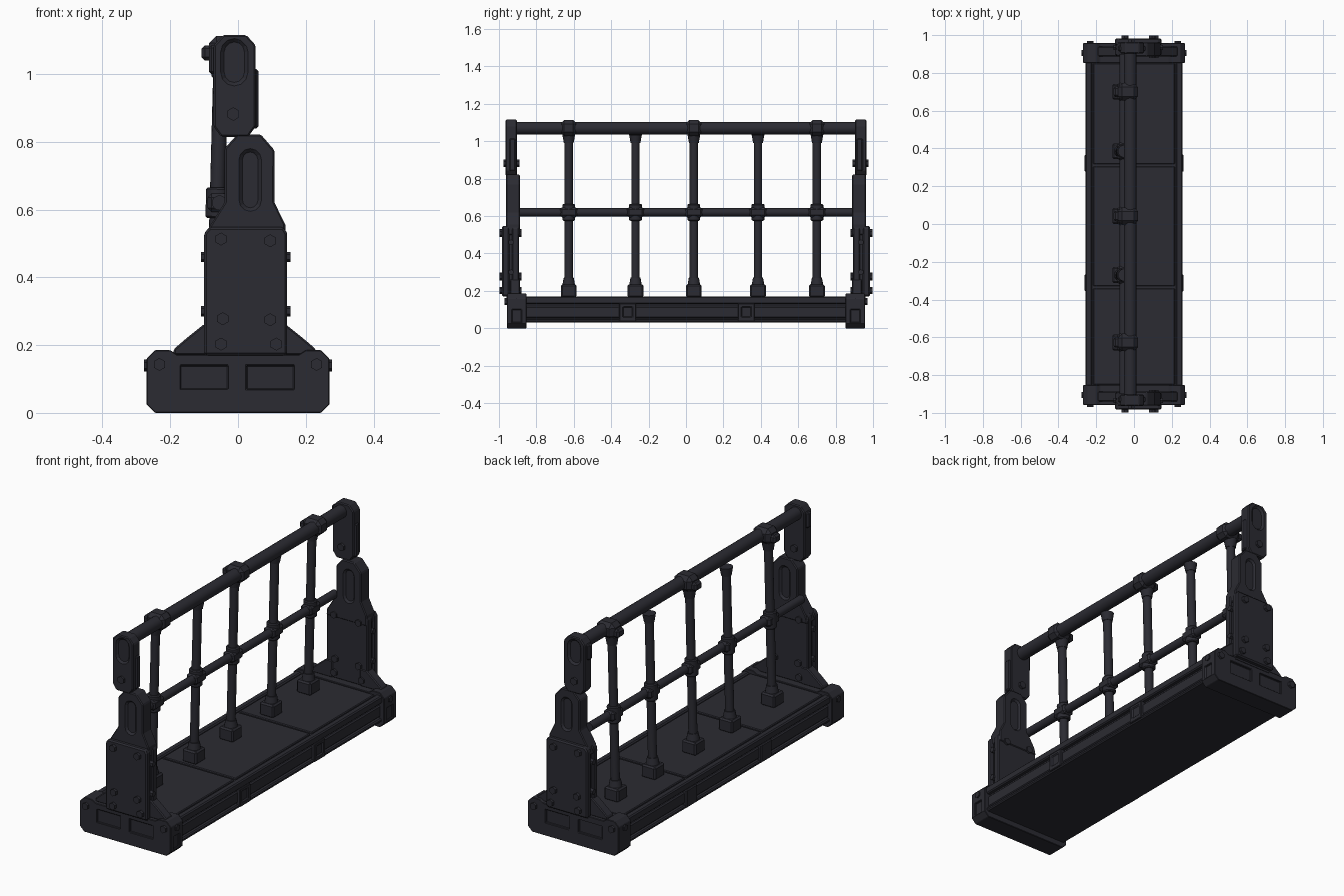
import bpy, bmesh, math
from mathutils import Matrix, Vector

if "Cube" in bpy.data.objects:
    bpy.data.objects.remove(bpy.data.objects["Cube"], do_unlink=True)

metal = bpy.data.materials.new("dark_gunmetal")
metal.use_nodes = True
metal.diffuse_color = (0.024, 0.024, 0.032, 1)
metal.node_tree.nodes["Principled BSDF"].inputs["Base Color"].default_value = (0.024, 0.024, 0.032, 1)


def finish(name, bm, bevel=0.0, smooth=False):
    bmesh.ops.recalc_face_normals(bm, faces=bm.faces)
    me = bpy.data.meshes.new(name)
    bm.to_mesh(me)
    bm.free()
    me.materials.append(metal)
    ob = bpy.data.objects.new(name, me)
    bpy.context.collection.objects.link(ob)
    if bevel:
        mod = ob.modifiers.new("bevel", 'BEVEL')
        mod.width, mod.segments, mod.limit_method = bevel, 1, 'ANGLE'
    if smooth:
        bpy.ops.object.select_all(action='DESELECT')
        ob.select_set(True)
        bpy.context.view_layer.objects.active = ob
        bpy.ops.object.shade_smooth_by_angle(angle=math.radians(40))
    return ob


def prism(name, points, y0, y1, bevel=0.0):
    """Extrude an x-z outline from y0 to y1."""
    bm = bmesh.new()
    face = bm.faces.new([bm.verts.new((x, y0, z)) for x, z in points])
    out = bmesh.ops.extrude_face_region(bm, geom=[face])
    moved = [v for v in out["geom"] if isinstance(v, bmesh.types.BMVert)]
    bmesh.ops.translate(bm, verts=moved, vec=(0, y1 - y0, 0))
    return finish(name, bm, bevel)


def box(name, low, high, bevel=0.0):
    low, high = Vector(low), Vector(high)
    bm = bmesh.new()
    bmesh.ops.create_cube(bm, size=1)
    for v in bm.verts:
        v.co = Vector([c * s for c, s in zip(v.co, high - low)]) + (low + high) / 2
    return finish(name, bm, bevel)


def rod(name, a, b, r1, r2=None, sides=16, bevel=0.0):
    a, b = Vector(a), Vector(b)
    bm = bmesh.new()
    turn = (b - a).to_track_quat('Z', 'Y').to_matrix().to_4x4()
    bmesh.ops.create_cone(bm, cap_ends=True, segments=sides, radius1=r1,
                          radius2=r1 if r2 is None else r2, depth=(b - a).length,
                          matrix=Matrix.Translation((a + b) / 2) @ turn)
    return finish(name, bm, bevel, smooth=sides > 8)


def cut(ob, cutter):
    """Carve a recess, then drop the cutter."""
    cutter.hide_render = True
    mod = ob.modifiers.new("recess", 'BOOLEAN')
    mod.object, mod.operation, mod.solver = cutter, 'DIFFERENCE', 'EXACT'
    bpy.context.view_layer.objects.active = ob
    bpy.ops.object.modifier_move_to_index(modifier=mod.name, index=0)
    bpy.ops.object.modifier_apply(modifier=mod.name)
    bpy.data.objects.remove(cutter, do_unlink=True)


def slot(x, z0, z1, r):
    """Outline of a tall round-ended slot."""
    arc = [i * math.pi / 6 for i in range(7)]
    return ([(x + r * math.cos(t), z1 - r + r * math.sin(t)) for t in arc]
            + [(x - r * math.cos(t), z0 + r - r * math.sin(t)) for t in arc])


# Deck: body, side rails, lips and inset top panels
box("deck_body", (-0.235, -0.87, 0.03), (0.235, 0.87, 0.162))
for s in (-1, 1):
    side = "left" if s > 0 else "right"
    for part, z0, z1, x in (("lower", 0.03, 0.05, 0.255), ("middle", 0.055, 0.118, 0.247),
                            ("upper", 0.13, 0.17, 0.257)):
        box(f"deck_{part}_rail_{side}", (s * 0.222, -0.87, z0), (s * x, 0.87, z1), 0.006)
    for y in (-0.312, 0.322):
        clip = box(f"deck_clip_{side}", (s * 0.22, y - 0.045, 0.036), (s * 0.262, y + 0.045, 0.132), 0.005)
        cut(clip, box("cutter", (s * 0.256, y - 0.025, 0.06), (s * 0.28, y + 0.025, 0.115)))
for y0, y1 in ((-0.85, -0.341), (-0.329, 0.305), (0.317, 0.85)):
    box("deck_panel", (-0.216, y0, 0.155), (0.216, y1, 0.169), 0.004)

# End supports, the same at both ends
half_end = [(0.245, 0), (0.27, 0.025), (0.27, 0.16), (0.245, 0.185), (0.2, 0.185), (0.18, 0.172)]
end_outline = half_end + [(-x, z) for x, z in reversed(half_end)]
main_outline = [(-0.1, 0.17), (0.145, 0.17), (0.145, 0.53), (0.135, 0.548), (-0.085, 0.548), (-0.1, 0.53)]
middle_outline = [(-0.1, 0.5), (0.14, 0.5), (0.14, 0.555), (0.108, 0.62), (0.108, 0.775), (0.067, 0.822),
                  (-0.002, 0.822), (-0.04, 0.78), (-0.04, 0.62), (-0.09, 0.54)]
upper_outline = [(-0.05, 0.815), (0.03, 0.815), (0.052, 0.845), (0.052, 1.085), (0.025, 1.115),
                 (-0.045, 1.115), (-0.072, 1.085), (-0.072, 0.845)]
for s in (-1, 1):
    end = "rear" if s > 0 else "front"

    block = prism(f"{end}_end_block", end_outline, s * 0.853, s * 0.957, 0.006)
    for x0, x1 in ((-0.17, -0.03), (0.025, 0.165)):
        cut(block, box("cutter", (x0, s * 0.947, 0.07), (x1, s * 1.1, 0.14)))
    for e in (-1, 1):
        cut(block, box("cutter", (e * 0.262, s * 0.88, 0.03), (e * 0.3, s * 0.93, 0.1)))
        rod(f"{end}_corner_bolt", (e * 0.232, s * 0.95, 0.143), (e * 0.232, s * 0.97, 0.143), 0.019, sides=6)
        rod(f"{end}_side_bolt", (e * 0.26, s * 0.905, 0.14), (e * 0.277, s * 0.905, 0.14), 0.018, sides=6)
        # Sloping braces beside the upright
        prism(f"{end}_brace", [(0.02 + e * 0.08, 0.17), (0.02 + e * 0.21, 0.17), (0.02 + e * 0.21, 0.188),
                               (0.02 + e * 0.17, 0.222), (0.02 + e * 0.12, 0.262), (0.02 + e * 0.08, 0.262)],
              s * 0.888, s * 0.94, 0.005)
        # Bolts through the upright's edges
        for z in (0.3, 0.46):
            rod(f"{end}_edge_bolt", (0.0225 + e * 0.11, s * 0.935, z), (0.0225 + e * 0.132, s * 0.935, z),
                0.015, sides=6)

    # Lower upright made of two cover plates on a narrower core
    prism(f"{end}_outer_cover", main_outline, s * 0.945, s * 0.983, 0.007)
    prism(f"{end}_inner_cover", main_outline, s * 0.892, s * 0.93, 0.006)
    box(f"{end}_upright_core", (-0.088, s * 0.9, 0.16), (0.133, s * 0.96, 0.53))
    for x, z in ((-0.05, 0.513), (0.095, 0.508), (-0.045, 0.278), (0.095, 0.275), (-0.05, 0.203), (0.113, 0.203)):
        rod(f"{end}_cover_bolt", (x, s * 0.88, z), (x, s * 0.998, z), 0.019, sides=6)

    # Middle arm and upper arm with round-ended recesses
    arm = prism(f"{end}_middle_arm", middle_outline, s * 0.888, s * 0.962, 0.007)
    cut(arm, prism("cutter", slot(0.036, 0.6, 0.775, 0.028), s * 0.952, s * 1.1))
    cut(arm, prism("cutter", slot(0.036, 0.6, 0.775, 0.028), s * 0.8, s * 0.898))
    head = prism(f"{end}_upper_arm", upper_outline, s * 0.903, s * 0.964, 0.006)
    cut(head, prism("cutter", slot(-0.011, 0.97, 1.1, 0.035), s * 0.954, s * 1.1))
    box(f"{end}_arm_edge_pad", (0.03, s * 0.912, 0.84), (0.06, s * 0.945, 1.015), 0.006)
    box(f"{end}_arm_grip", (-0.086, s * 0.912, 1.0), (-0.05, s * 0.945, 1.085), 0.008)
    rod(f"{end}_pivot_bolt", (-0.014, s * 0.89, 0.882), (-0.014, s * 0.976, 0.882), 0.02, sides=6)

# Horizontal rails
rod("top_rail", (-0.02, -0.93, 1.07), (-0.02, 0.93, 1.07), 0.034)
rod("middle_rail", (-0.055, -0.9, 0.62), (-0.055, 0.9, 0.62), 0.022)

# Leaning posts with feet and clamps; every second one stops under the top rail
for i, y in enumerate((-0.627, -0.27, 0.042, 0.385, 0.7)):
    foot, top = Vector((-0.073, y, 0.17)), Vector((-0.05, y, 1.035))

    def along(z):
        return foot.lerp(top, (z - foot.z) / (top.z - foot.z))

    rod("post", foot, top, 0.0225)
    box("post_foot", (-0.115, y - 0.042, 0.165), (-0.031, y + 0.042, 0.235), 0.008)
    rod("foot_collar", along(0.23), along(0.27), 0.034, 0.027)
    rod("middle_clamp_ring", along(0.575), along(0.665), 0.034, bevel=0.005)
    box("middle_clamp", (-0.09, y - 0.047, 0.593), (-0.026, y + 0.047, 0.647), 0.012)
    rod("post_cap", along(0.99), along(1.035), 0.026, 0.034)
    if i % 2 == 0:
        box("top_clamp", (-0.086, y - 0.046, 1.028), (0.022, y + 0.046, 1.113), 0.022)
        box("clamp_lug", (-0.108, y - 0.028, 1.04), (-0.07, y + 0.028, 1.085), 0.01)
